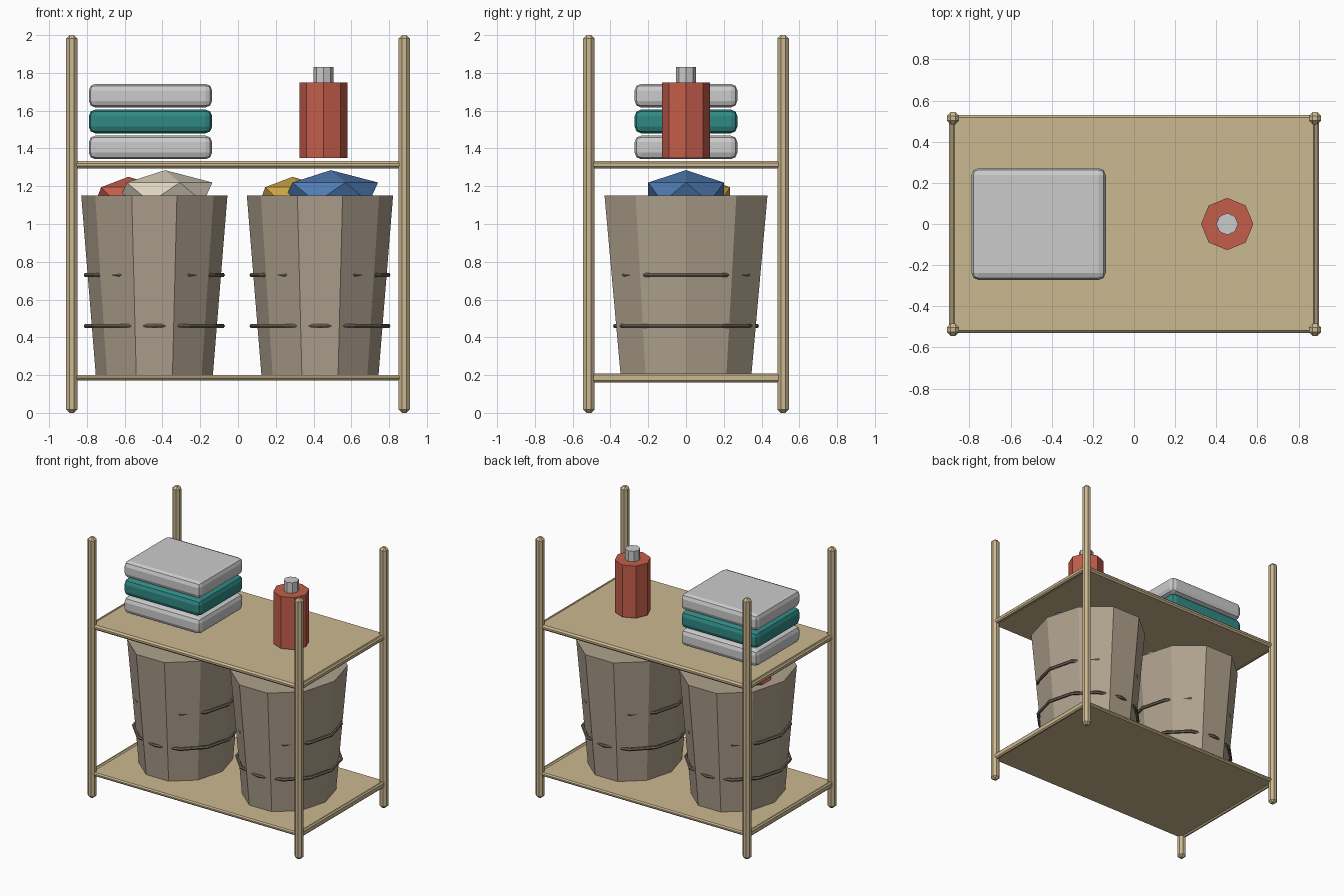
import bpy, bmesh, math
from mathutils import Vector

if "Cube" in bpy.data.objects:
    bpy.data.objects.remove(bpy.data.objects["Cube"])


def material(name, rgb):
    m = bpy.data.materials.new(name)
    m.diffuse_color = (*rgb, 1)
    m.use_nodes = True
    m.node_tree.nodes["Principled BSDF"].inputs["Base Color"].default_value = m.diffuse_color
    return m


WOOD = material("wood", (0.60, 0.48, 0.28))
WICKER = material("wicker", (0.43, 0.36, 0.27))
BAND = material("dark_band", (0.17, 0.14, 0.10))
RED = material("red", (0.55, 0.11, 0.07))
TEAL = material("teal", (0.03, 0.25, 0.23))
BLUE = material("blue", (0.08, 0.20, 0.45))
GOLD = material("gold", (0.60, 0.38, 0.06))
CREAM = material("cream", (0.72, 0.65, 0.52))


def finish(name, bm, mat=None):
    bmesh.ops.recalc_face_normals(bm, faces=bm.faces)
    me = bpy.data.meshes.new(name)
    bm.to_mesh(me)
    bm.free()
    ob = bpy.data.objects.new(name, me)
    bpy.context.collection.objects.link(ob)
    if mat:
        me.materials.append(mat)
    return ob


def box(name, lo, hi, mat=None, bevel=0.0, segments=1):
    bm = bmesh.new()
    bmesh.ops.create_cube(bm, size=1)
    lo, hi = Vector(lo), Vector(hi)
    bmesh.ops.scale(bm, vec=hi - lo, verts=bm.verts)
    bmesh.ops.translate(bm, vec=(lo + hi) / 2, verts=bm.verts)
    if bevel:
        bmesh.ops.bevel(bm, geom=bm.edges[:], offset=bevel, segments=segments,
                        profile=0.5, affect='EDGES')
    return finish(name, bm, mat)


def prism(name, n, x, rings, mat=None):
    """Closed n-sided loft; rings are (z, x radius, y radius)."""
    bm = bmesh.new()
    loops = []
    for z, rx, ry in rings:
        loops.append([bm.verts.new((x + rx * math.cos(math.tau * i / n),
                                    ry * math.sin(math.tau * i / n), z)) for i in range(n)])
    for a, b in zip(loops, loops[1:]):
        for i in range(n):
            j = (i + 1) % n
            bm.faces.new((a[i], a[j], b[j], b[i]))
    bm.faces.new(loops[0])
    bm.faces.new(loops[-1])
    return finish(name, bm, mat)


def lump(name, loc, scale, mat):
    bm = bmesh.new()
    bmesh.ops.create_icosphere(bm, subdivisions=1, radius=1)
    bmesh.ops.scale(bm, vec=scale, verts=bm.verts)
    bmesh.ops.translate(bm, vec=loc, verts=bm.verts)
    return finish(name, bm, mat)


# Corner posts
for sx, xn in ((-1, "left"), (1, "right")):
    for sy, yn in ((-1, "front"), (1, "back")):
        x, y = sx * 0.88, sy * 0.514
        box(f"{yn}_{xn}_post", (x - 0.03, y - 0.03, 0), (x + 0.03, y + 0.03, 2),
            WOOD, 0.018)

# Shelves
box("lower_shelf", (-0.885, -0.53, 0.172), (0.885, 0.53, 0.2), WOOD, 0.009)
box("upper_shelf", (-0.885, -0.53, 1.295), (0.885, 0.53, 1.333), WOOD, 0.012)

# Side rails under the shelf ends
for sx, xn in ((-1, "left"), (1, "right")):
    x = sx * 0.885
    for z0, z1, zn in ((0.162, 0.209, "lower"), (1.295, 1.333, "upper")):
        box(f"{zn}_{xn}_rail", (x - 0.014, -0.51, z0), (x + 0.014, 0.51, z1), WOOD, 0.009)

# Laundry bins with two bands and heaped cloth
for x, xn, big, small, dx in ((-0.443, "left", CREAM, RED, -0.137),
                              (0.434, "right", BLUE, GOLD, -0.145)):
    prism(f"{xn}_bin", 10, x, [(0.2, 0.31, 0.364), (1.15, 0.387, 0.4535)], WICKER)
    for z, zn in ((0.46, "lower"), (0.73, "upper")):
        bpy.ops.mesh.primitive_torus_add(location=(x, 0, z), major_radius=0.362,
                                         minor_radius=0.012, major_segments=12,
                                         minor_segments=6)
        ob = bpy.context.object
        ob.name = f"{xn}_bin_{zn}_band"
        ob.scale = (1, 1.035, 1)
        ob.data.materials.append(BAND)
    lump(f"{xn}_large_cloth", (x + 0.057, 0, 1.167), (0.28, 0.235, 0.118), big)
    lump(f"{xn}_small_cloth", (x + dx, 0.08, 1.15), (0.2, 0.18, 0.1), small)

# Folded towels
for z0, z1, mat, n in ((1.343, 1.468, None, "bottom"), (1.48, 1.606, TEAL, "middle"),
                       (1.617, 1.742, None, "top")):
    box(f"{n}_towel", (-0.79, -0.272, z0), (-0.137, 0.272, z1), mat, 0.035, 2)

# Detergent bottle and cap
prism("bottle", 8, 0.453, [(1.35, 0.127, 0.127), (1.75, 0.127, 0.127)], RED)
prism("bottle_cap", 8, 0.453, [(1.74, 0.053, 0.053), (1.83, 0.053, 0.053)])
